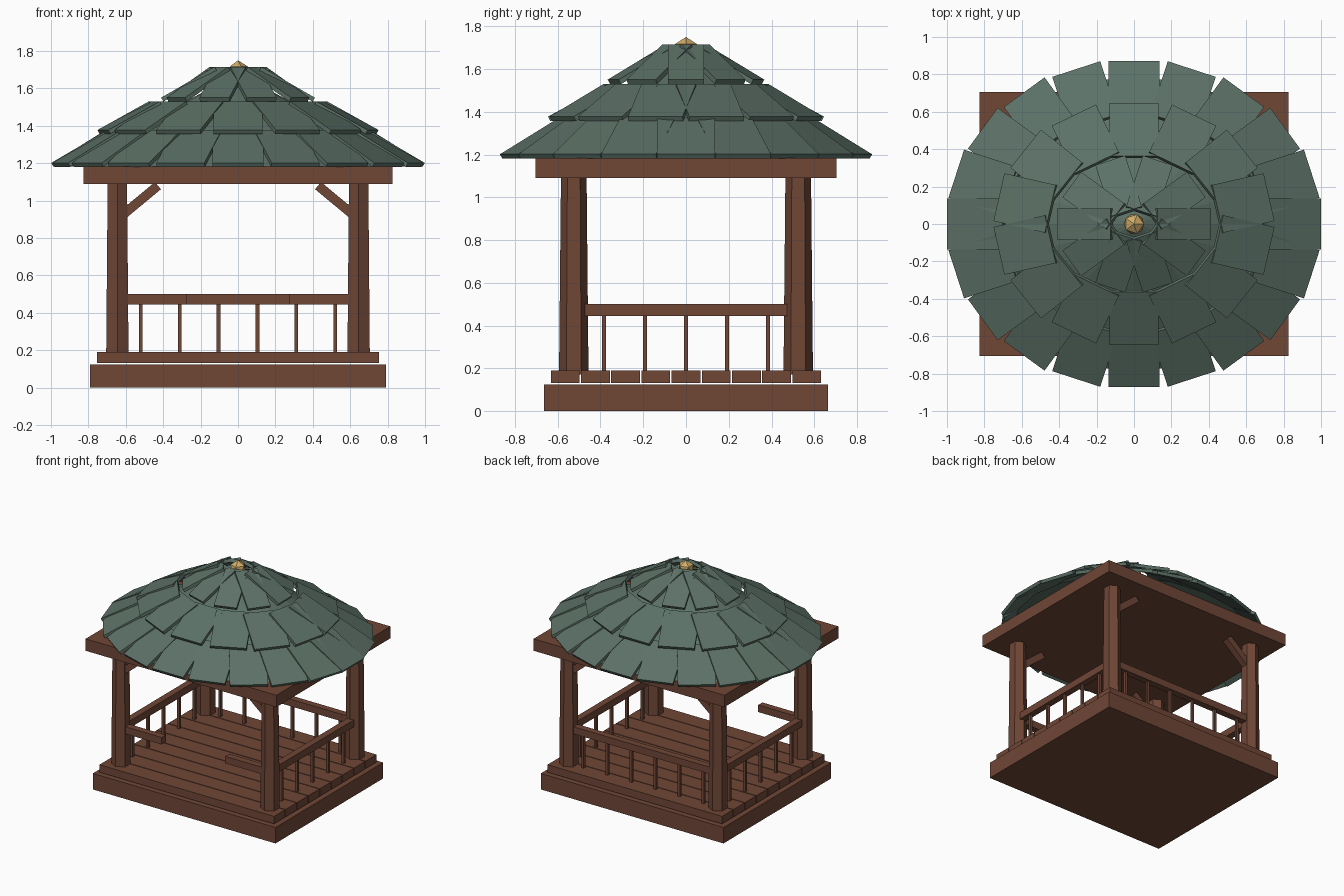
import bpy, bmesh, math
from mathutils import Matrix, Vector

if "Cube" in bpy.data.objects:
    bpy.data.objects.remove(bpy.data.objects["Cube"])


def material(name, rgb):
    m = bpy.data.materials.new(name)
    m.diffuse_color = (*rgb, 1)
    m.use_nodes = True
    m.node_tree.nodes["Principled BSDF"].inputs["Base Color"].default_value = m.diffuse_color
    return m


WOOD = material("brown wood", (0.16, 0.063, 0.037))
GREEN = material("green shingle", (0.107, 0.165, 0.135))
GOLD = material("gold", (0.64, 0.42, 0.14))


def finish(name, bm, mat):
    me = bpy.data.meshes.new(name)
    bm.to_mesh(me)
    bm.free()
    me.materials.append(mat)
    ob = bpy.data.objects.new(name, me)
    bpy.context.collection.objects.link(ob)
    return ob


def add_box(bm, size, matrix):
    bmesh.ops.create_cube(bm, size=1, matrix=matrix @ Matrix.Diagonal((*size, 1)))


def box(name, lo, hi, mat=WOOD):
    lo, hi = Vector(lo), Vector(hi)
    bm = bmesh.new()
    add_box(bm, hi - lo, Matrix.Translation((lo + hi) / 2))
    return finish(name, bm, mat)


PX, PY = 0.645, 0.525  # post centres

# base, deck planks and roof slab
box("base", (-0.79, -0.665, 0), (0.79, 0.665, 0.125))
for i in range(9):
    y = (i - 4) * 0.1413
    box("deck_plank", (-0.755, y - 0.0675, 0.131), (0.755, y + 0.0675, 0.19))
box("roof_slab", (-0.825, -0.705, 1.09), (0.825, 0.705, 1.183))

# tapered hexagonal posts, each with a diagonal brace towards the middle
for sx in (-1, 1):
    for sy in (-1, 1):
        bm = bmesh.new()
        bmesh.ops.create_cone(bm, cap_ends=True, segments=6, radius1=0.069, radius2=0.06,
                              depth=0.92, matrix=Matrix.Translation((sx * PX, sy * PY, 0.63)))
        finish("post", bm, WOOD)
        bm = bmesh.new()
        a, b = Vector((sx * 0.645, sy * PY, 0.9)), Vector((sx * 0.428, sy * PY, 1.08))
        pitch = math.atan2(b.z - a.z, b.x - a.x)
        add_box(bm, ((b - a).length, 0.05, 0.05),
                Matrix.Translation((a + b) / 2) @ Matrix.Rotation(-pitch, 4, 'Y'))
        finish("brace", bm, WOOD)

# railings: two sides, back, and short stubs beside the front entrance
R0, R1, H = 0.445, 0.5, 0.026
for s in (-1, 1):
    box("side_rail", (s * PX - H, -0.472, R0), (s * PX + H, 0.472, R1))
    for i in range(-2, 3):
        y = i * 0.192
        box("side_baluster", (s * PX - 0.01, y - 0.01, 0.19), (s * PX + 0.01, y + 0.01, R0))
    x0, x1 = sorted((s * 0.275, s * 0.592))
    box("front_rail", (x0, -PY - H, R0), (x1, -PY + H, R1))
box("back_rail", (-0.592, PY - H, R0), (0.592, PY + H, R1))
for i in range(6):
    x = (i - 2.5) * 0.208
    box("back_baluster", (x - 0.01, PY - 0.01, 0.19), (x + 0.01, PY + 0.01, R0))

# roof core under the shingles
bm = bmesh.new()
bmesh.ops.create_cone(bm, cap_ends=True, segments=20, radius1=0.92, radius2=0.0, depth=0.5,
                      matrix=Matrix.Translation((0, 0, 1.432)) @ Matrix.Diagonal((1, 0.86, 1, 1)))
finish("roof_core", bm, GREEN)

# shingle rings: count, start step, x radius, y radius, eave z, length, width, pitch
TIERS = [(20, 0.0, 0.993, 0.865, 1.191, 0.345, 0.27, 30.5),
         (14, 0.5, 0.735, 0.64, 1.367, 0.32, 0.262, 28.5),
         (10, 0.0, 0.405, 0.352, 1.54, 0.33, 0.168, 30.0)]
for n, start, rx, ry, z, length, width, pitch in TIERS:
    bm = bmesh.new()
    for i in range(n):
        a = (i + start) * math.tau / n
        rot = Matrix.Rotation(a, 4, 'Z') @ Matrix.Rotation(math.radians(pitch), 4, 'Y')
        place = Matrix.Translation((rx * math.cos(a), ry * math.sin(a), z))
        add_box(bm, (length, width, 0.024), place @ rot @ Matrix.Translation((-length / 2, 0, 0)))
    finish("shingle_ring", bm, GREEN)

# finial
bm = bmesh.new()
bmesh.ops.create_icosphere(bm, subdivisions=1, radius=0.06, matrix=Matrix.Translation((0, 0, 1.69)))
finish("finial", bm, GOLD)
